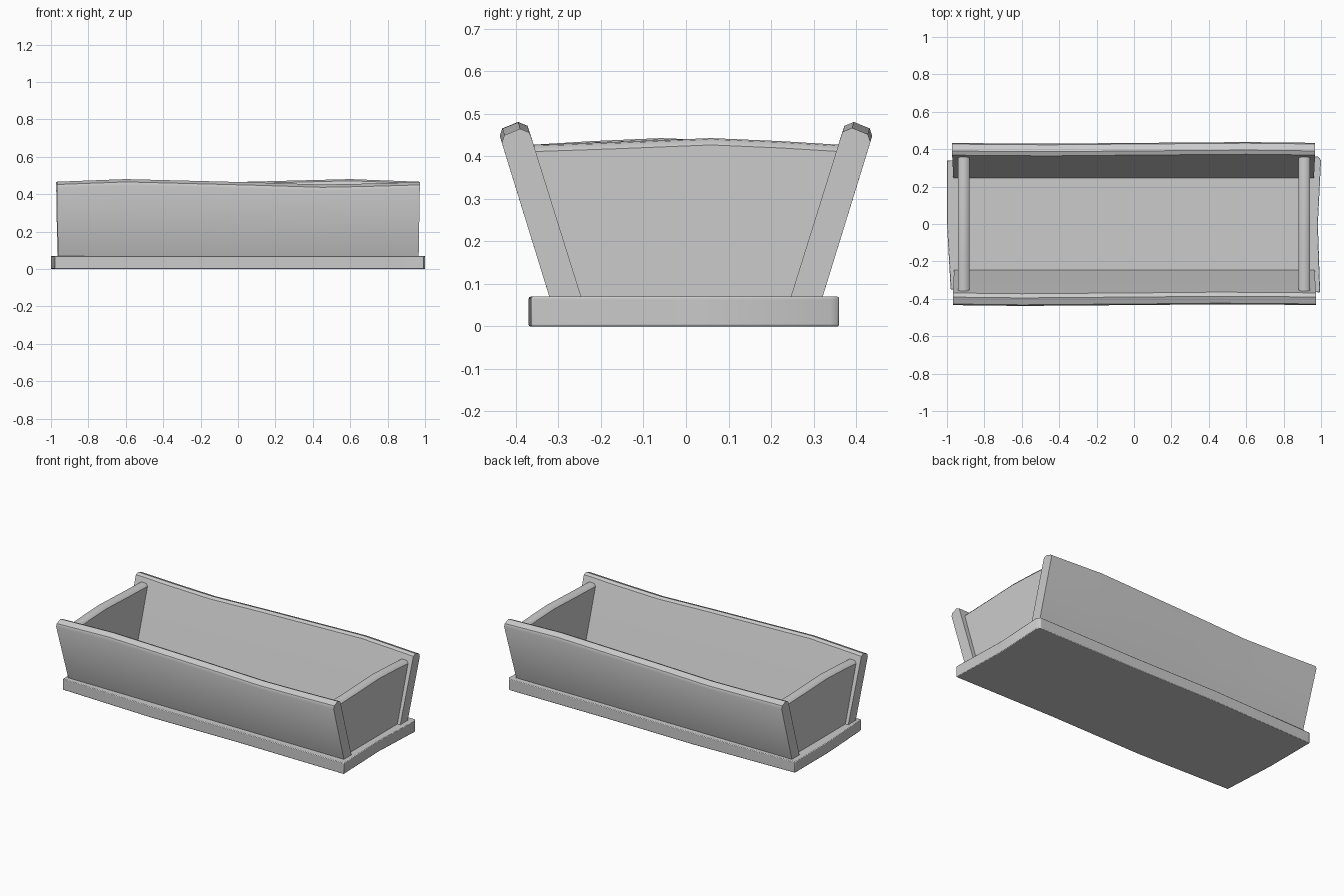
import bpy, bmesh, math
from mathutils import Vector

cube = bpy.data.objects.get("Cube")
if cube:
    bpy.data.objects.remove(cube)

grey = bpy.data.materials.new("plain grey")
grey.use_nodes = True
colour = (0.6, 0.6, 0.6, 1)
grey.diffuse_color = colour
grey.node_tree.nodes["Principled BSDF"].inputs["Base Color"].default_value = colour


def loft(name, sections, turn=0, bevel=0):
    """Skin matching closed sections, cap both ends, then turn about z."""
    bm = bmesh.new()
    rings = [[bm.verts.new(p) for p in s] for s in sections]
    n = len(rings[0])
    for a, b in zip(rings, rings[1:]):
        for i in range(n):
            j = (i + 1) % n
            bm.faces.new((a[i], a[j], b[j], b[i]))
    bm.faces.new(rings[0])
    bm.faces.new(rings[-1])
    bmesh.ops.recalc_face_normals(bm, faces=bm.faces)
    mesh = bpy.data.meshes.new(name)
    bm.to_mesh(mesh)
    bm.free()
    mesh.materials.append(grey)
    obj = bpy.data.objects.new(name, mesh)
    bpy.context.collection.objects.link(obj)
    obj.rotation_euler.z = turn
    if bevel:
        mod = obj.modifiers.new("soft edges", "BEVEL")
        mod.width = bevel
        mod.segments = 2
        mod.limit_method = "ANGLE"
        mod.angle_limit = math.radians(50)
    bpy.ops.object.select_all(action="DESELECT")
    obj.select_set(True)
    bpy.context.view_layer.objects.active = obj
    bpy.ops.object.shade_smooth_by_angle(angle=math.radians(40))
    return obj


# Base slab with a slightly uneven outline
outline = [(1, 0.34), (0.983, 0), (0.995, -0.365), (0.3, -0.36), (-0.35, -0.37),
           (-0.98, -0.35), (-1, 0), (-1, 0.34), (-0.3, 0.36), (0.3, 0.355), (0.985, 0.36)]
loft("base", [[(x, y, z) for x, y in outline] for z in (0, 0.07)], bevel=0.004)

# Leaning long boards with a wavy, rounded top edge
profile = [(-0.32, 0.065), (-0.438, 0.448), (-0.432, 0.466), (-0.395, 0.481),
           (-0.373, 0.472), (-0.366, 0.452), (-0.245, 0.065)]
wave = [(-0.968, -0.014), (-0.6, 0), (-0.25, -0.009), (0.1, -0.018),
        (0.45, -0.029), (0.7, -0.024), (0.972, -0.016)]


def long_board(name, turn):
    sections = []
    for x, dz in wave:
        ring = []
        for y, z in profile:
            top = z > 0.1
            end = 0.006 if abs(x) > 0.9 and not top else 0
            ring.append((x - math.copysign(end, x), y - 0.3 * dz * top, z + dz * top))
        sections.append(ring)
    loft(name, sections, turn)


long_board("front_board", 0)
long_board("back_board", math.pi)

# Upright end panels held between the long boards, peaked off centre
def end_panel(name, turn):
    sections = []
    for t, top in ((-1, 0.427), (-0.45, 0.434), (0.16, 0.443), (0.6, 0.436), (1, 0.427)):
        low, high = 0.26 * t, 0.368 * t
        sections.append([(0.88, low, 0.065), (0.942, low, 0.065),
                         (0.942, high, top - 0.016), (0.93, high, top - 0.003),
                         (0.911, high, top), (0.892, high, top - 0.003),
                         (0.88, high, top - 0.016)])
    loft(name, sections, turn)


end_panel("left_end_panel", 0)
end_panel("right_end_panel", math.pi)
